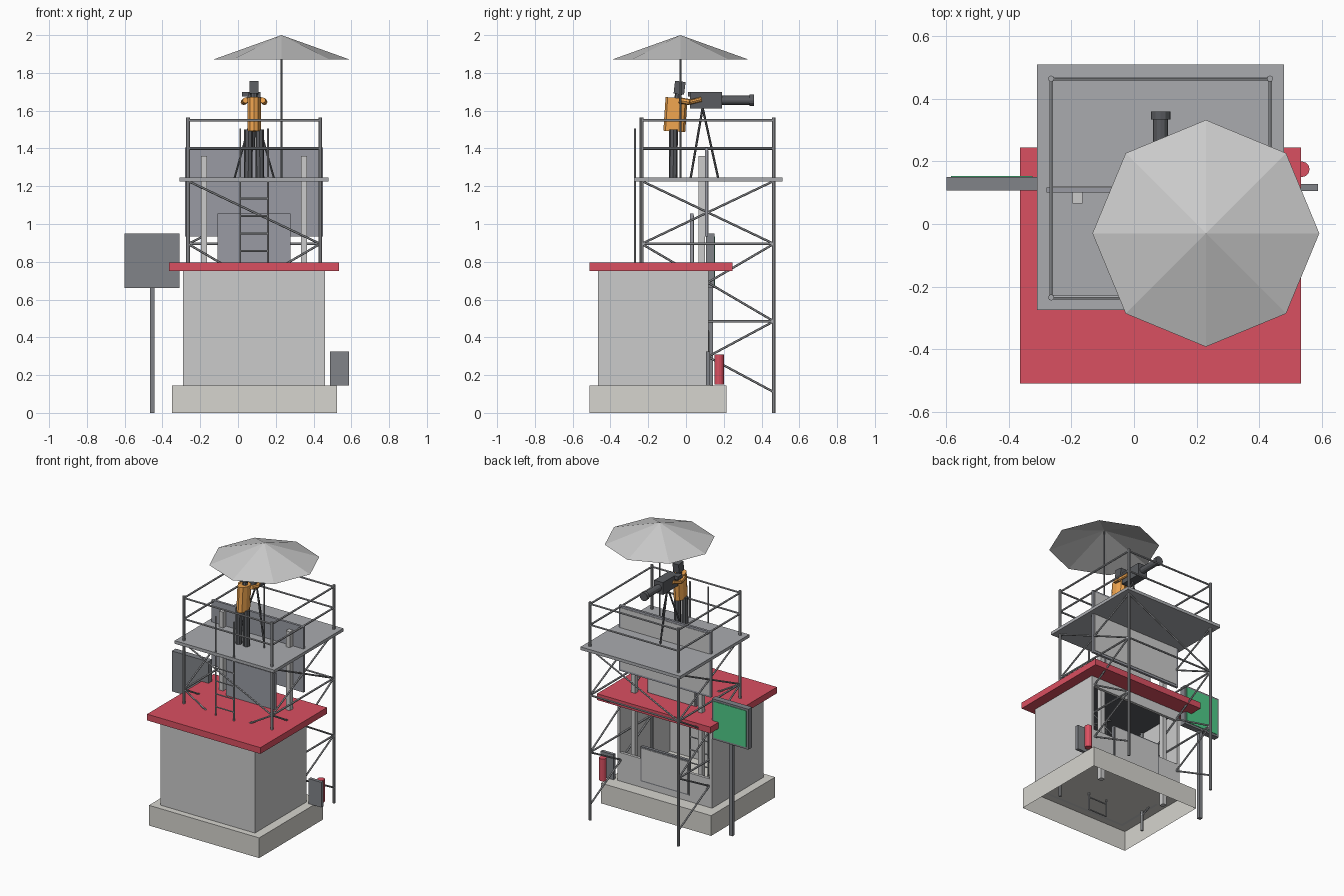
import bpy, bmesh, math
from mathutils import Vector, Matrix

if "Cube" in bpy.data.objects:
    bpy.data.objects.remove(bpy.data.objects["Cube"])

COLORS = {
    "red": (0.70, 0.08, 0.12), "green": (0.08, 0.60, 0.25), "dark": (0.22, 0.23, 0.25),
    "black": (0.10, 0.105, 0.115), "orange": (0.88, 0.38, 0.08), "steel": (0.38, 0.39, 0.41),
    "deck": (0.40, 0.41, 0.43), "slate": (0.32, 0.33, 0.37), "light": (0.58, 0.59, 0.60),
    "wall": (0.80, 0.81, 0.79), "stone": (0.67, 0.66, 0.62), "canvas": (0.85, 0.85, 0.83),
}
MATS = {}


def finish(name, bm, col):
    me = bpy.data.meshes.new(name)
    bmesh.ops.recalc_face_normals(bm, faces=bm.faces)
    bm.to_mesh(me)
    bm.free()
    ob = bpy.data.objects.new(name, me)
    bpy.context.collection.objects.link(ob)
    if col not in MATS:
        MATS[col] = bpy.data.materials.new(col)
        MATS[col].diffuse_color = (*COLORS[col], 1)
    me.materials.append(MATS[col])
    return ob


def box(name, x0, x1, y0, y1, z0, z1, col, open_bottom=False, tilt=0):
    """Box from its limits; tilt turns it about the x axis through its centre."""
    bm = bmesh.new()
    c = Vector(((x0 + x1) / 2, (y0 + y1) / 2, (z0 + z1) / 2))
    m = (Matrix.Translation(c) @ Matrix.Rotation(tilt, 4, 'X')
         @ Matrix.Diagonal((x1 - x0, y1 - y0, z1 - z0, 1)))
    bmesh.ops.create_cube(bm, size=1, matrix=m)
    if open_bottom:
        bm.faces.ensure_lookup_table()
        low = min(bm.faces, key=lambda f: f.calc_center_median().z)
        bmesh.ops.delete(bm, geom=[low], context='FACES_ONLY')
    return finish(name, bm, col)


def rod(name, a, b, r, col, sides=8, r2=None):
    """Round bar between two points."""
    a, b = Vector(a), Vector(b)
    d = b - a
    bm = bmesh.new()
    bmesh.ops.create_cone(bm, cap_ends=True, segments=sides, radius1=r,
                          radius2=r if r2 is None else r2, depth=d.length,
                          matrix=Matrix.Translation((a + b) / 2)
                          @ d.to_track_quat('Z', 'Y').to_matrix().to_4x4())
    return finish(name, bm, col)


# Plinth and booth
box("plinth", -0.35, 0.525, -0.51, 0.215, 0, 0.145, "stone", open_bottom=True)
X0, X1, Y0, Y1, T = -0.29, 0.46, -0.465, 0.118, 0.02
box("booth_front_wall", X0, X1, Y0, Y0 + T, 0.145, 0.75, "wall")
box("booth_left_wall", X0, X0 + T, Y0 + T, Y1, 0.145, 0.75, "wall")
box("booth_right_wall", X1 - T, X1, Y0 + T, Y1, 0.145, 0.75, "wall")
box("booth_counter_wall", X0 + T, X1 - T, Y1 - T, Y1, 0.145, 0.35, "wall")
box("booth_header", X0 + T, X1 - T, Y1 - T, Y1, 0.68, 0.75, "wall")
box("booth_ceiling", X0 + T, X1 - T, Y0 + T, Y1 - T, 0.735, 0.75, "black")
box("counter_board", -0.11, 0.275, 0.10, 0.122, 0.19, 0.44, "dark")
box("counter_board_face", -0.10, 0.265, 0.122, 0.125, 0.20, 0.43, "light")
box("roof", -0.365, 0.535, -0.51, 0.245, 0.75, 0.795, "red")

# Boards on the roof with their columns
box("large_board", -0.28, 0.45, 0.10, 0.117, 0.935, 1.405, "slate")
box("large_board_face", -0.265, 0.435, 0.117, 0.12, 0.95, 1.39, "light")
box("small_board", -0.108, 0.277, 0.02, 0.04, 0.79, 1.055, "slate")
box("small_board_face", -0.098, 0.267, 0.04, 0.043, 0.80, 1.045, "light")
for x in (-0.18, 0.35):
    box("board_column", x - 0.016, x + 0.016, 0.065, 0.1, 0.02, 1.36, "light")

# Scaffold: deck, posts, rails and braces
PX, PY = (-0.265, 0.435), (-0.235, 0.465)
box("deck", -0.31, 0.48, -0.275, 0.51, 1.225, 1.247, "deck")
for x in PX:
    for y in PY:
        rod("scaffold_post", (x, y, 0), (x, y, 1.565), 0.01, "steel")
    for z in (0.485, 0.895, 1.40, 1.55):
        rod("side_rail", (x, PY[0], z), (x, PY[1], z), 0.007, "steel", 6)
    for z0, z1 in ((0.11, 0.485), (0.485, 0.895), (0.895, 1.228)):
        rod("side_brace", (x, PY[0], z0), (x, PY[1], z1), 0.006, "steel", 6)
        rod("side_brace", (x, PY[0], z1), (x, PY[1], z0), 0.006, "steel", 6)
for y in PY:
    for z in (1.40, 1.55):
        rod("cross_rail", (PX[0], y, z), (PX[1], y, z), 0.007, "steel", 6)
rod("back_tie", (PX[0], PY[1], 0.895), (PX[1], PY[1], 0.895), 0.007, "steel", 6)
rod("front_brace", (PX[0], PY[0], 1.228), (PX[1], PY[0], 0.895), 0.006, "steel", 6)
rod("front_brace", (PX[0], PY[0], 0.895), (PX[1], PY[0], 0.485), 0.006, "steel", 6)
rod("front_brace", (PX[1], PY[0], 0.895), (PX[0], PY[0], 0.485), 0.006, "steel", 6)
rod("back_brace", (PX[0], PY[1], 0.895), (PX[1], PY[1], 1.228), 0.006, "steel", 6)

# Ladder
for x in (0.012, 0.158):
    rod("ladder_rail", (x, -0.27, 0.02), (x, -0.27, 1.505), 0.006, "steel", 6)
for i in range(13):
    z = 0.02 + 0.093 * i
    rod("ladder_rung", (0.012, -0.27, z), (0.158, -0.27, z), 0.005, "steel", 6)

# Parasol: open eight-sided canopy
rod("parasol_pole", (0.23, -0.03, 1.245), (0.23, -0.03, 1.99), 0.005, "dark")
bm = bmesh.new()
bmesh.ops.create_cone(bm, cap_ends=False, segments=8, radius1=0.363, radius2=0, depth=0.13,
                      matrix=Matrix.Translation((0.23, -0.03, 1.935)))
bmesh.ops.remove_doubles(bm, verts=bm.verts, dist=1e-4)
finish("parasol_canopy", bm, "canvas")

# Operator
CX = 0.085
for s in (-1, 1):
    rod("operator_leg", (CX + s * 0.031, -0.068, 1.247), (CX + s * 0.029, -0.066, 1.50), 0.023, "black", 8)
    rod("operator_upper_arm", (CX + s * 0.045, -0.035, 1.655), (CX + s * 0.055, 0.02, 1.645), 0.016, "orange")
    rod("operator_forearm", (CX + s * 0.055, 0.02, 1.645), (CX + s * 0.035, 0.08, 1.66), 0.013, "orange")
torso = rod("operator_torso", (CX, -0.062, 1.49), (CX, -0.050, 1.668), 0.058, "orange", 10)
for v in torso.data.vertices:
    v.co.x = CX + (v.co.x - CX) * 0.65
box("operator_head", CX - 0.024, CX + 0.024, -0.062, -0.006, 1.688, 1.755, "black", tilt=-0.12)
rod("operator_neck", (CX, -0.045, 1.66), (CX, -0.038, 1.70), 0.018, "black")

# Camera on tripod
box("camera_body", CX - 0.035, CX + 0.035, 0.02, 0.19, 1.612, 1.70, "black")
box("camera_viewfinder", 0.02, 0.055, 0.01, 0.06, 1.675, 1.70, "black")
rod("camera_lens", (CX, 0.19, 1.655), (CX, 0.34, 1.655), 0.024, "black", 12)
rod("camera_hood", (CX, 0.335, 1.655), (CX, 0.36, 1.655), 0.031, "black", 12)
for x, y in ((-0.018, 0.025), (0.19, 0.025), (CX, 0.17)):
    rod("tripod_leg", (CX, 0.088, 1.615), (x, y, 1.245), 0.006, "black", 6)

# Roadside sign
box("sign_post", -0.467, -0.442, 0.117, 0.142, 0, 0.67, "dark")
box("sign_box", -0.60, -0.31, 0.107, 0.15, 0.66, 0.95, "dark")
box("sign_face", -0.585, -0.325, 0.15, 0.154, 0.675, 0.935, "green")

# Extinguisher and its board
box("extinguisher_board", 0.487, 0.588, 0.105, 0.128, 0.145, 0.325, "dark")
rod("extinguisher", (0.537, 0.175, 0.15), (0.537, 0.175, 0.31), 0.025, "red", 12)

for m in bpy.data.materials:
    if m.users and not m.is_grease_pencil:
        m.use_nodes = True
        m.node_tree.nodes["Principled BSDF"].inputs["Base Color"].default_value = m.diffuse_color
